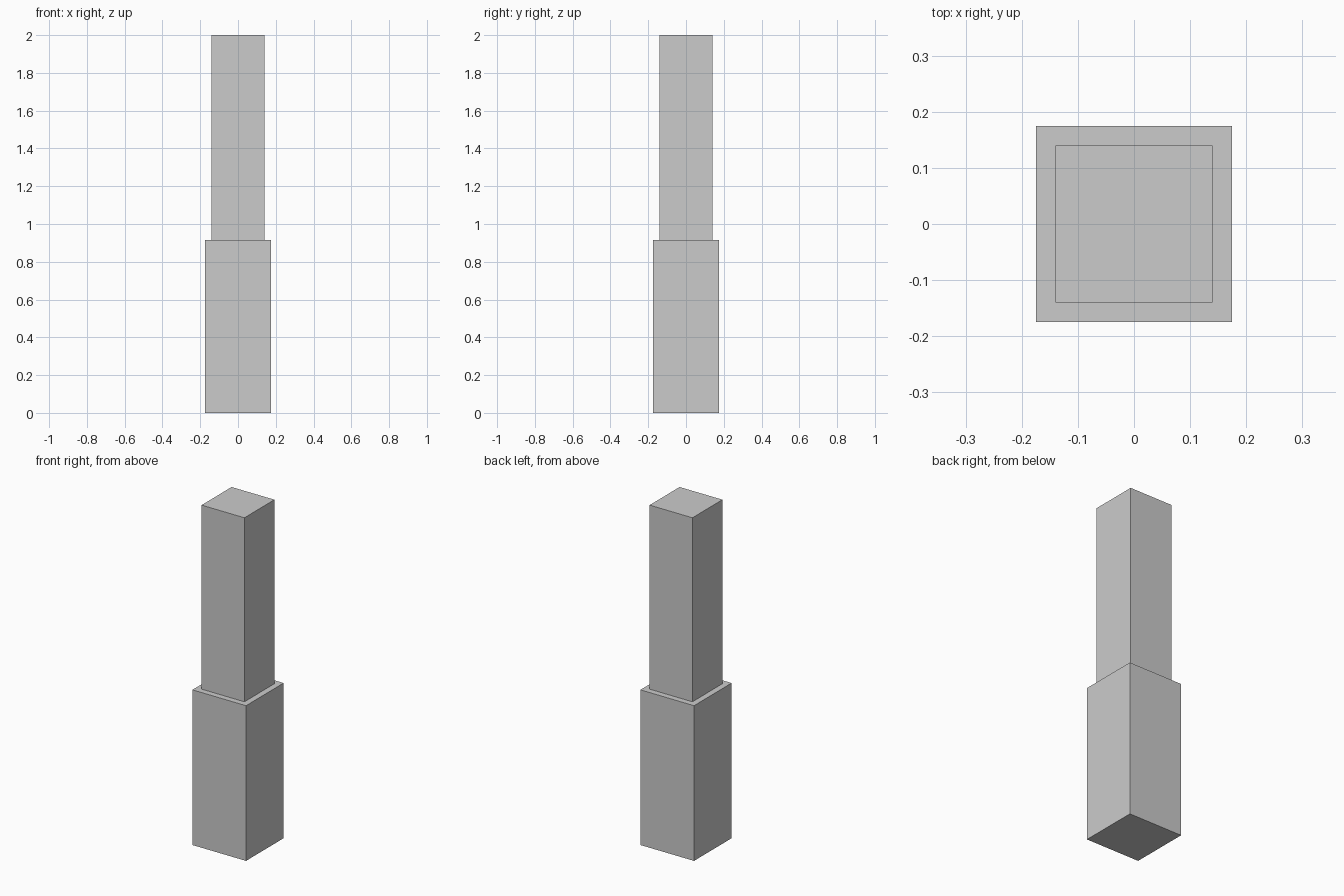
import bpy, bmesh

if "Cube" in bpy.data.objects:
    bpy.data.objects.remove(bpy.data.objects["Cube"])

LOWER_WIDTH, UPPER_WIDTH = 0.35, 0.25
STEP_HEIGHT, TOTAL_HEIGHT = 0.915, 2.0


def extrude_up(bm, face, height):
    """Extrude a face straight up and return the new top face."""
    top = bmesh.ops.extrude_discrete_faces(bm, faces=[face])["faces"][0]
    bmesh.ops.translate(bm, verts=top.verts, vec=(0, 0, height))
    return top


bm = bmesh.new()

# Lower block
bmesh.ops.create_cube(bm, size=1)
bmesh.ops.scale(bm, verts=bm.verts, vec=(LOWER_WIDTH, LOWER_WIDTH, STEP_HEIGHT))
bmesh.ops.translate(bm, verts=bm.verts, vec=(0, 0, STEP_HEIGHT / 2))

# Ledge, then the narrower upper shaft
top = max(bm.faces, key=lambda f: f.calc_center_median().z)
bmesh.ops.inset_individual(bm, faces=[top], thickness=(LOWER_WIDTH - UPPER_WIDTH) / 2)
extrude_up(bm, top, TOTAL_HEIGHT - STEP_HEIGHT)
bmesh.ops.recalc_face_normals(bm, faces=bm.faces)

mesh = bpy.data.meshes.new("stepped_post")
bm.to_mesh(mesh)
bm.free()
bpy.context.collection.objects.link(bpy.data.objects.new("stepped_post", mesh))
